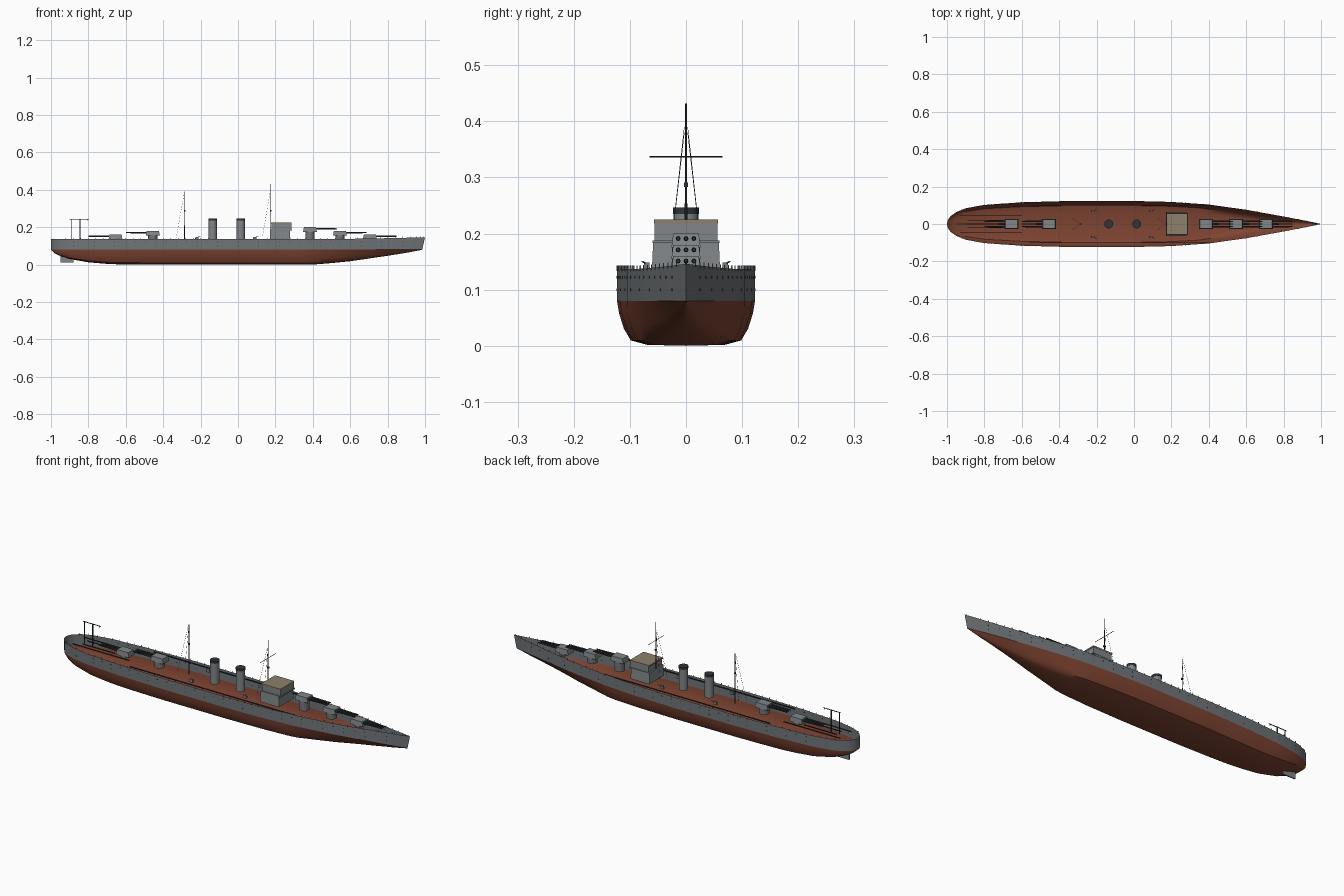
import bpy, bmesh, math
from mathutils import Vector

if "Cube" in bpy.data.objects:
    bpy.data.objects.remove(bpy.data.objects["Cube"])


def material(name, rgb):
    m = bpy.data.materials.new(name)
    m.diffuse_color = (*rgb, 1)
    m.use_nodes = True
    m.node_tree.nodes["Principled BSDF"].inputs["Base Color"].default_value = m.diffuse_color
    return m


GREY = material("hull_grey", (0.165, 0.18, 0.19))
RED = material("hull_red", (0.21, 0.058, 0.032))
LIGHT = material("superstructure_grey", (0.22, 0.24, 0.25))
DARK = material("dark_steel", (0.03, 0.035, 0.04))
TAN = material("roof_tan", (0.27, 0.22, 0.15))


def finish(name, bm, mat, smooth=False):
    me = bpy.data.meshes.new(name)
    bm.to_mesh(me)
    bm.free()
    me.materials.append(mat)
    ob = bpy.data.objects.new(name, me)
    bpy.context.collection.objects.link(ob)
    if smooth:
        bpy.ops.object.select_all(action='DESELECT')
        ob.select_set(True)
        bpy.context.view_layer.objects.active = ob
        bpy.ops.object.shade_smooth_by_angle(angle=math.radians(40))
    return ob


def add_box(bm, x0, x1, y0, y1, z0, z1, taper=1.0):
    """Box whose top can be narrowed about its centre."""
    cx, cy = (x0 + x1) / 2, (y0 + y1) / 2
    for v in bmesh.ops.create_cube(bm, size=1)['verts']:
        k = taper if v.co.z > 0 else 1
        v.co = Vector((cx + v.co.x * (x1 - x0) * k, cy + v.co.y * (y1 - y0) * k,
                       z0 + (v.co.z + .5) * (z1 - z0)))


def add_rod(bm, a, b, r, r2=None, n=8):
    a, b = Vector(a), Vector(b)
    d = b - a
    m = d.to_track_quat('Z', 'Y').to_matrix().to_4x4()
    m.translation = (a + b) / 2
    bmesh.ops.create_cone(bm, cap_ends=True, segments=n, radius1=r,
                          radius2=r if r2 is None else r2, depth=d.length, matrix=m)


def lerp_table(tab, x):
    for (x0, y0), (x1, y1) in zip(tab, tab[1:]):
        if x <= x1:
            return y0 + (y1 - y0) * (x - x0) / (x1 - x0)
    return tab[-1][1]


# Hull lines: half beam and keel height along the length
BEAM = [(-1, 0), (-.995, .022), (-.98, .042), (-.95, .064), (-.9, .084), (-.8, .102), (-.6, .116),
        (-.35, .123), (0, .123), (.2, .118), (.4, .104), (.6, .076), (.8, .04), (.95, .011), (1, 0)]
KEEL = [(-1, .079), (-.98, .06), (-.95, .046), (-.9, .03), (-.8, .012), (-.68, .002), (-.5, 0),
        (.4, 0), (.5, .008), (.6, .018), (.8, .047), (1, .079)]
SECTION = [(0, 0), (.02, .56), (.12, .8), (.38, .9), (.72, .97), (1, 1)]
WATER = .08
STATIONS = [-1, -.995, -.98, -.965, -.95, -.925] + [-.9 + .05 * i for i in range(39)]


def beam(x):
    return lerp_table(BEAM, x)


def rim(x):
    return .137 + .009 * max(0, (x - .5) / .5) ** 1.5


def rake(x, h):
    return x - .015 * max(0, (x - .9) / .1) * (1 - h)


def loft(name, rows_at, mat):
    """Skin mirrored half sections into an open shell."""
    bm = bmesh.new()
    rings = []
    for x in STATIONS:
        half = rows_at(x)
        rings.append([bm.verts.new(p) for p in half])
    for a, b in zip(rings, rings[1:]):
        for i in range(len(a) - 1):
            bm.faces.new((a[i], b[i], b[i + 1], a[i + 1]))
    # mirror to the other side
    geo = bmesh.ops.duplicate(bm, geom=bm.verts[:] + bm.faces[:])['geom']
    for g in geo:
        if isinstance(g, bmesh.types.BMVert):
            g.co.y *= -1
    bmesh.ops.reverse_faces(bm, faces=[g for g in geo if isinstance(g, bmesh.types.BMFace)])
    bmesh.ops.remove_doubles(bm, verts=bm.verts[:], dist=1e-5)
    bmesh.ops.dissolve_degenerate(bm, edges=bm.edges[:], dist=1e-6)
    return finish(name, bm, mat, True)


def lower_rows(x):
    k, b = lerp_table(KEEL, x), beam(x)
    v = min(1, max(0, (x - .35) / .5)) * .7     # sections turn V-shaped to the bow
    return [(rake(x, 0), -b * (w * (1 - v) + t * v), k + (WATER - k) * t) for t, w in SECTION]


def upper_rows(x):
    return [(rake(x, h), -beam(x), WATER + (rim(x) - WATER) * h) for h in (0, .5, 1)]


loft("lower_hull", lower_rows, RED)
loft("upper_hull", upper_rows, GREY)

# Rudder
bm = bmesh.new()
add_box(bm, -.95, -.88, -.003, .003, .01, .055)
finish("rudder", bm, LIGHT)

# Portholes and rim stanchions
ports, posts = bmesh.new(), bmesh.new()
for s in (-1, 1):
    for i in range(33):
        x = -.88 + i * .055
        for z in (.1, .122):
            if z < .11 and i % 2:
                continue
            y = s * beam(x)
            add_rod(ports, (x, y - s * .001, z), (x, y + s * .001, z), .0022)
    for i in range(48):
        x = -.96 + i * .04
        add_box(posts, x - .001, x + .001, s * beam(x) - .001, s * beam(x) + .001,
                rim(x) - .004, rim(x) + .006)
finish("portholes", ports, DARK)
finish("rim_stanchions", posts, GREY)

# Triple gun turrets: position, roof height, firing direction
for n, (x, top, d) in enumerate([(.385, .2, 1), (.545, .18, 1), (.705, .16, 1),
                                 (-.455, .18, -1), (-.655, .16, -1)]):
    bm = bmesh.new()
    add_box(bm, x - .037, x + .037, -.026, .026, top - .025, top, .88)
    finish(f"turret_{n+1}", bm, LIGHT)
    bm = bmesh.new()
    add_rod(bm, (x, 0, .125), (x, 0, top - .024), .025, n=24)
    finish(f"barbette_{n+1}", bm, GREY, True)
    bm = bmesh.new()
    for y in (-.014, 0, .014):
        z = top - .009
        add_rod(bm, (x + d * .033, y, z), (x + d * .07, y, z), .0045)
        add_rod(bm, (x + d * .07, y, z), (x + d * .143, y, z), .004, .0032)
    finish(f"gun_barrels_{n+1}", bm, DARK, True)

# Bridge tower with overhanging upper tier
bm = bmesh.new()
add_box(bm, .17, .28, -.061, .061, .13, .185, .96)
add_box(bm, .18, .285, -.056, .056, .185, .218)
add_box(bm, .172, .29, -.06, .06, .183, .188)
finish("bridge", bm, LIGHT)
bm = bmesh.new()
add_box(bm, .175, .287, -.057, .057, .218, .225)
finish("bridge_roof", bm, TAN)

# Funnels
for n, x in enumerate((-.135, .015)):
    bm = bmesh.new()
    add_rod(bm, (x, 0, .125), (x, 0, .237), .022, n=32)
    finish(f"funnel_{n+1}", bm, LIGHT, True)
    bm = bmesh.new()
    add_rod(bm, (x, 0, .235), (x, 0, .246), .0235, n=32)
    finish(f"funnel_cap_{n+1}", bm, DARK, True)

# Masts, yard and stays
bm = bmesh.new()
for x, top in ((-.285, .39), (.175, .432)):
    add_rod(bm, (x, 0, .13), (x, 0, top), .0028, .0014)
    add_box(bm, x - .004, x + .004, -.004, .004, .283, .291)
add_rod(bm, (.175, -.065, .337), (.175, .065, .337), .0012)
finish("masts", bm, DARK)
bm = bmesh.new()
for x, top in ((-.285, .38), (.175, .39)):
    for s in (-1, 1):
        add_rod(bm, (x - .003, s * .003, top), (x - .045, s * .03, .145), .0005, n=4)
finish("mast_stays", bm, DARK)

# Aircraft gantry at the stern
bm = bmesh.new()
for x, r in ((-.892, .002), (-.845, .0032), (-.803, .0015)):
    add_rod(bm, (x, 0, .235 if x > -.81 else .13), (x, 0, .245), r)
add_rod(bm, (-.9, 0, .243), (-.797, 0, .243), .002)
finish("stern_gantry", bm, DARK)

# Deck rails, fore and aft
bm = bmesh.new()
for s in (-1, 1):
    add_box(bm, -.56, .4, s * .1 - .002, s * .1 + .002, .132, .137)
    add_box(bm, -.93, -.6, s * .046 - .0015, s * .046 + .0015, .132, .137)
    add_box(bm, -.89, -.7, s * .02 - .0015, s * .02 + .0015, .132, .137)
finish("deck_rails", bm, DARK)

# Small anti-aircraft mounts
bm = bmesh.new()
for s in (-1, 1):
    for x in (-.22, .09):
        add_box(bm, x - .01, x + .01, s * .07 - .006, s * .07 + .006, .132, .148, .8)
        add_rod(bm, (x, s * .07, .146), (x + .02, s * .078, .15), .0015)
finish("light_guns", bm, GREY)

# Bow fittings
bm = bmesh.new()
for x in (.955, .975, .99):
    add_rod(bm, (x, 0, .135), (x, 0, .15), .0015)
finish("bow_bollards", bm, DARK)
